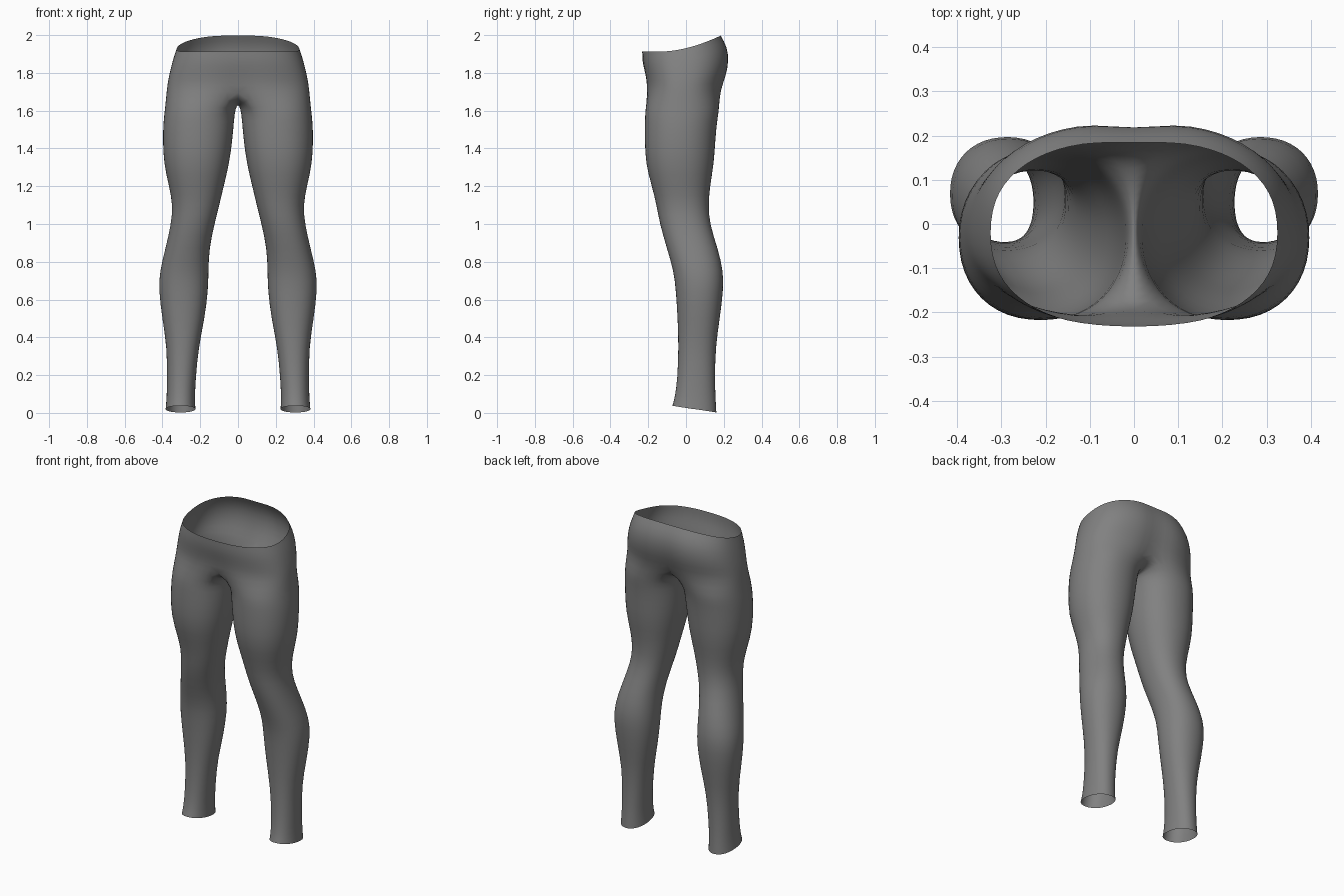
import bpy, bmesh
from math import sin, cos, pi, exp, radians

cube = bpy.data.objects.get("Cube")
if cube:
    bpy.data.objects.remove(cube)

OUTER, INNER = 17, 8          # ring points outside the crotch, and between the legs
SPLIT = radians(122)          # angle on the leg where the inner part starts

# Leg sections: height, inner x, outer x, front y, back y
LEG = [
    (.02, .225, .384, -.073, .162), (.08, .228, .378, -.060, .157),
    (.18, .224, .376, -.046, .154), (.35, .208, .377, -.040, .157),
    (.50, .176, .402, -.045, .180), (.65, .157, .421, -.055, .199),
    (.75, .156, .416, -.066, .199), (.87, .152, .385, -.102, .170),
    (1.0, .124, .355, -.140, .126), (1.1, .098, .346, -.157, .120),
    (1.2, .075, .366, -.182, .128), (1.32, .045, .395, -.216, .150),
    (1.45, .028, .400, -.220, .157), (1.55, .020, .396, -.219, .167),
    (1.61, .013, .388, -.217, .178),
]
# Hip sections: share of the way to the waist, half width, front y, back y
HIPS = [
    (0, .379, -.213, .192), (.25, .371, -.215, .222), (.5, .359, -.224, .236),
    (.75, .345, -.233, .226), (1, .326, -.233, .190),
]


def power(v, p):
    return abs(v) ** p * (1 if v >= 0 else -1)


def waist_height(y):
    return 1.913 + .087 * (max(0, y + .12) / .31) ** 1.7


def leg_ring(z, xi, xo, yf, yb, hem):
    cx, cy, rx, ry = (xi + xo) / 2, (yf + yb) / 2, (xo - xi) / 2, (yb - yf) / 2
    angles = [-SPLIT + 2 * SPLIT * i / (OUTER - 1) for i in range(OUTER)]
    gap = 2 * (pi - SPLIT)
    angles += [SPLIT + gap * (j + 1) / (INNER + 1) for j in range(INNER)]
    return [(cx + rx * power(cos(a), .92), cy + ry * power(sin(a), .92),
             z - hem * sin(a)) for a in angles]


def hip_ring(t, xo, yf, yb):
    points = []
    cy = -.02
    for i in range(OUTER):
        a = -pi / 2 + pi * i / (OUTER - 1)
        x = xo * max(0, cos(a)) ** .82 if 0 < i < OUTER - 1 else 0
        s = power(sin(a), .85)
        y = cy + s * ((yb - cy) if s > 0 else (cy - yf))
        # groove between the buttocks and slight hollow at the front of the crotch
        groove = exp(-(x / .06) ** 2)
        y += groove * (-.028 * (1 - .75 * t) if s > 0 else .02 * (1 - t) ** 2)
        points.append((x, y, (1 - t) * 1.71 + t * waist_height(y)))
    return points


def crotch_seam(front, back):
    points = []
    for j in range(INNER):
        f = (j + 1) / (INNER + 1)
        y = back[1] + (front[1] - back[1]) * f
        points.append((0, y, 1.635 + .075 * abs(2 * f - 1) ** 2.2))
    return points


bm = bmesh.new()
rings = [leg_ring(*row, .018 if n == 0 else 0) for n, row in enumerate(LEG)]
hips = [hip_ring(*row) for row in HIPS]
hips[0] += crotch_seam(hips[0][0], hips[0][-1])
rings += hips
verts = [[bm.verts.new(p) for p in ring] for ring in rings]

# Skin neighbouring rings; hip rings are open at the centre line
for low, high in zip(verts, verts[1:]):
    closed = len(high) > OUTER
    count = len(high) if closed else OUTER - 1
    for i in range(count):
        k = (i + 1) % len(high)
        bm.faces.new((low[i], low[k], high[k], high[i]))

mesh = bpy.data.meshes.new("trousers")
bm.to_mesh(mesh)
bm.free()
trousers = bpy.data.objects.new("trousers", mesh)
bpy.context.collection.objects.link(trousers)

# Cloth colour
cloth = bpy.data.materials.new("grey_cloth")
cloth.use_nodes = True
colour = (.22, .22, .22, 1)
cloth.diffuse_color = colour
cloth.node_tree.nodes["Principled BSDF"].inputs["Base Color"].default_value = colour
mesh.materials.append(cloth)

# Second leg and rounding
mirror = trousers.modifiers.new("mirror", 'MIRROR')
mirror.use_clip = True
mirror.merge_threshold = .001
smooth = trousers.modifiers.new("rounding", 'SUBSURF')
smooth.levels = smooth.render_levels = 1
for face in mesh.polygons:
    face.use_smooth = True
